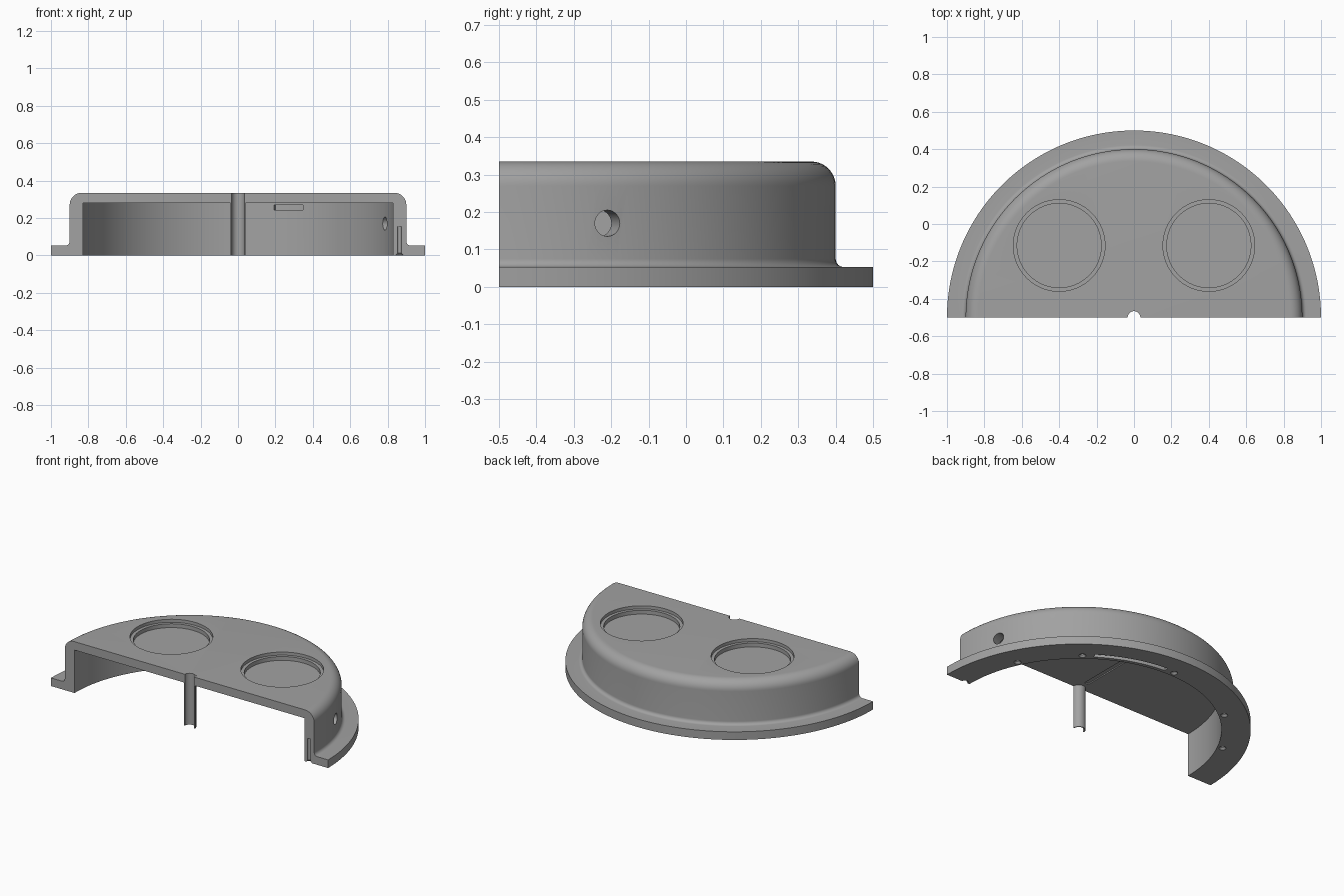
import bpy, bmesh, math
from mathutils import Matrix, Vector

if "Cube" in bpy.data.objects:
    bpy.data.objects.remove(bpy.data.objects["Cube"])

CY = -0.5           # the half disc is centred on the middle of the front edge
SEG = 96

grey = bpy.data.materials.new("plain grey")
grey.diffuse_color = (0.36, 0.36, 0.36, 1)
grey.use_nodes = True
grey.node_tree.nodes["Principled BSDF"].inputs["Base Color"].default_value = grey.diffuse_color


def finish(name, bm):
    bmesh.ops.remove_doubles(bm, verts=bm.verts, dist=1e-5)
    bmesh.ops.recalc_face_normals(bm, faces=bm.faces)
    me = bpy.data.meshes.new(name)
    bm.to_mesh(me)
    bm.free()
    me.materials.append(grey)
    ob = bpy.data.objects.new(name, me)
    bpy.context.collection.objects.link(ob)
    return ob


def sweep(name, profile, a0, a1, seg):
    """Turn a closed (radius, height) profile from angle a0 to a1, capped."""
    bm = bmesh.new()
    rings = []
    for i in range(seg + 1):
        a = math.radians(a0 + (a1 - a0) * i / seg)
        rings.append([bm.verts.new((r * math.cos(a), CY + r * math.sin(a), z))
                      for r, z in profile])
    n = len(profile)
    for p, q in zip(rings, rings[1:]):
        for j in range(n):
            k = (j + 1) % n
            if profile[j][0] == 0 and profile[k][0] == 0:
                continue
            bm.faces.new((p[j], p[k], q[k], q[j]))
    bm.faces.new(rings[0])
    bm.faces.new(rings[-1])
    return finish(name, bm)


def rod(name, start, end, r1, r2=None, seg=32):
    """Cylinder or cone between two points."""
    start, end = Vector(start), Vector(end)
    d = end - start
    m = Matrix.Translation((start + end) / 2) @ d.to_track_quat('Z', 'Y').to_matrix().to_4x4()
    bm = bmesh.new()
    bmesh.ops.create_cone(bm, cap_ends=True, segments=seg, radius1=r1,
                          radius2=r1 if r2 is None else r2, depth=d.length, matrix=m)
    return finish(name, bm)


def polar(r, deg, z):
    a = math.radians(deg)
    return (r * math.cos(a), CY + r * math.sin(a), z)


def activate(ob):
    bpy.ops.object.select_all(action='DESELECT')
    ob.select_set(True)
    bpy.context.view_layer.objects.active = ob


def cut(body, cutter):
    cutter.hide_render = True
    activate(body)
    mod = body.modifiers.new("cut", 'BOOLEAN')
    mod.operation = 'DIFFERENCE'
    mod.solver = 'EXACT'
    mod.object = cutter
    bpy.ops.object.modifier_apply(modifier=mod.name)
    bpy.data.objects.remove(cutter, do_unlink=True)


def arc(cx, cz, r, a0, a1, n):
    return [(cx + r * math.cos(math.radians(a0 + (a1 - a0) * i / n)),
             cz + r * math.sin(math.radians(a0 + (a1 - a0) * i / n))) for i in range(n + 1)]


# half cover: flange, wall and roof in one profile
profile = [(0, 0.28), (0.83, 0.28), (0.83, 0), (1, 0), (1, 0.053)]
profile += arc(0.922, 0.075, 0.022, 270, 180, 6)
profile += arc(0.835, 0.27, 0.065, 0, 90, 10)
profile += [(0, 0.335)]
cover = sweep("half_cover", profile, 0, 180, SEG)

# stepped round recesses in the roof
for x in (-0.4, 0.4):
    cut(cover, rod("recess", (x, -0.115, 0.315), (x, -0.115, 0.4), 0.245, seg=64))
    cut(cover, rod("recess_floor", (x, -0.115, 0.29), (x, -0.115, 0.39), 0.225, seg=64))

# notch for the centre post
cut(cover, rod("notch", (0, CY, 0.2), (0, CY, 0.4), 0.04))

# radial hole through the side wall
cut(cover, rod("side_hole", polar(0.75, 18.8, 0.17), polar(1.0, 18.8, 0.17), 0.035))

# countersunk screw holes under the wall
for deg in (0, 25.7, 51.4, 90, 128.6, 154.3):
    cut(cover, rod("screw_hole", polar(0.863, deg, -0.05), polar(0.863, deg, 0.155), 0.01, seg=16))
    cut(cover, rod("countersink", polar(0.863, deg, -0.005), polar(0.863, deg, 0.014), 0.026, 0.008, 16))

# curved groove under the wall, and slot on its inside
cut(cover, sweep("groove", [(0.853, -0.02), (0.882, -0.02), (0.882, 0.1), (0.853, 0.1)], 56, 86, 20))
cut(cover, sweep("slot", [(0.80, 0.243), (0.86, 0.243), (0.86, 0.27), (0.80, 0.27)], 65.2, 76.5, 10))

# shallow channel along the ceiling
bm = bmesh.new()
bmesh.ops.create_cube(bm, size=1, matrix=Matrix.Translation((0, -0.08, 0.275))
                      @ Matrix.Diagonal((0.03, 0.7, 0.024, 1)))
cut(cover, finish("channel", bm))

# half-tube centre post
post = sweep("centre_post", [(0.034, 0), (0.04, 0), (0.04, 0.335), (0.034, 0.335)], 0, 180, 24)

for ob in (cover, post):
    activate(ob)
    bpy.ops.object.shade_smooth_by_angle(angle=math.radians(30))
